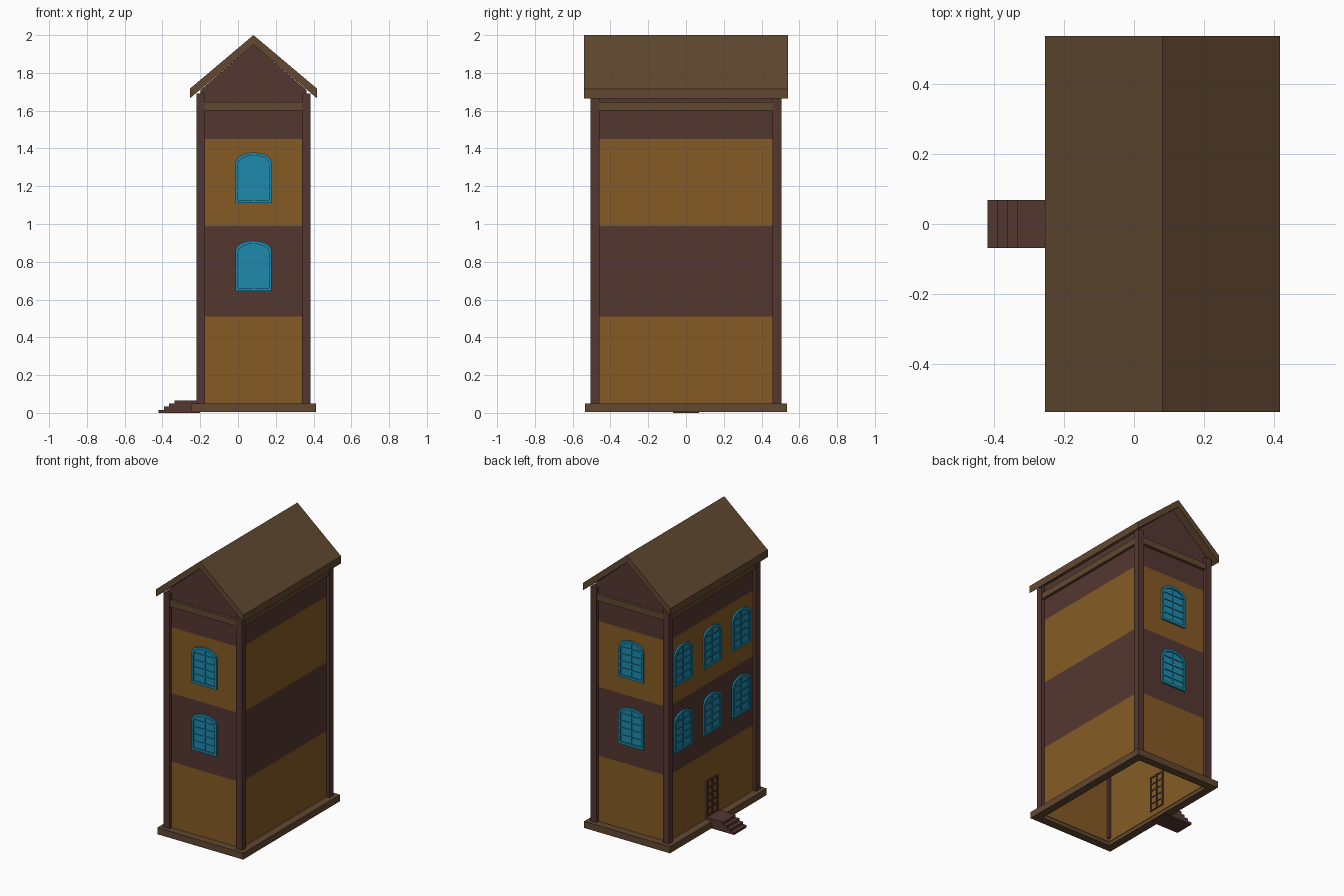
import bpy, bmesh, math
from mathutils import Matrix, Vector

if "Cube" in bpy.data.objects:
    bpy.data.objects.remove(bpy.data.objects["Cube"])

CX = 0.082                      # house centre line
HX, HY = 0.303, 0.505           # half extents to outside of corner posts
POST = 0.046
WX, WY = HX - 0.023, HY - 0.023  # wall planes


def mat(name, rgb):
    m = bpy.data.materials.new(name)
    m.diffuse_color = (*rgb, 1)
    m.use_nodes = True
    m.node_tree.nodes["Principled BSDF"].inputs["Base Color"].default_value = m.diffuse_color
    return m


OCHRE = mat("ochre", (0.235, 0.105, 0.018))
BROWN = mat("brown", (0.089, 0.038, 0.030))
ROOF = mat("roof_brown", (0.119, 0.065, 0.030))
BLUE = mat("blue", (0.013, 0.254, 0.42))


def finish(bm, name, material, matrix=None):
    bmesh.ops.recalc_face_normals(bm, faces=bm.faces)
    me = bpy.data.meshes.new(name)
    bm.to_mesh(me)
    bm.free()
    me.materials.append(material)
    return link(me, name, matrix)


def link(me, name, matrix=None):
    ob = bpy.data.objects.new(name, me)
    bpy.context.collection.objects.link(ob)
    if matrix:
        ob.matrix_world = matrix
    return ob


def add_box(bm, lo, hi):
    lo, hi = Vector(lo), Vector(hi)
    m = Matrix.Translation((lo + hi) / 2) @ Matrix.Diagonal((*(hi - lo), 1))
    bmesh.ops.create_cube(bm, size=1, matrix=m)


def boxes(name, material, items, matrix=None):
    bm = bmesh.new()
    for lo, hi in items:
        add_box(bm, lo, hi)
    return finish(bm, name, material, matrix)


def ring(name, material, ox, oy, width, z0, z1):
    """Rectangular frame around the house, open in the middle."""
    bm = bmesh.new()
    loops = []
    for d, z in ((0, z0), (0, z1), (width, z1), (width, z0)):
        x, y = ox - d, oy - d
        loops.append([bm.verts.new((CX + a * x, b * y, z))
                      for a, b in ((-1, -1), (1, -1), (1, 1), (-1, 1))])
    for k in range(4):
        p, q = loops[k], loops[(k + 1) % 4]
        for i in range(4):
            j = (i + 1) % 4
            bm.faces.new((p[i], p[j], q[j], q[i]))
    return finish(bm, name, material)


def prism(name, material, pts, y0, y1):
    """Extrude an x-z profile along y."""
    bm = bmesh.new()
    f = bm.faces.new([bm.verts.new((x, y0, z)) for x, z in pts])
    ext = bmesh.ops.extrude_face_region(bm, geom=[f])["geom"]
    bmesh.ops.translate(bm, vec=(0, y1 - y0, 0),
                        verts=[v for v in ext if isinstance(v, bmesh.types.BMVert)])
    return finish(bm, name, material)


# Base, cornice and corner posts
ring("base", ROOF, 0.332, 0.534, 0.055, 0.004, 0.05)
ring("cornice", ROOF, HX - 0.004, HY - 0.004, 0.045, 1.60, 1.645)
boxes("corner_posts", BROWN,
      [((CX + s * HX - (POST if s > 0 else 0), t * HY - (POST if t > 0 else 0), 0.05),
        (CX + s * HX + (POST if s < 0 else 0), t * HY + (POST if t < 0 else 0), 1.69))
       for s in (-1, 1) for t in (-1, 1)])

# Wall bands, open at top and bottom
for i, (z0, z1, m) in enumerate(((0.03, 0.51, OCHRE), (0.51, 0.99, BROWN),
                                 (0.99, 1.45, OCHRE), (1.45, 1.70, BROWN))):
    ring("wall_band_%d" % (i + 1), m, WX, WY, 0.006, z0, z1)

# Gables and roof
for name, y in (("front_gable", -WY), ("back_gable", WY - 0.006)):
    prism(name, BROWN, [(CX - WX, 1.64), (CX + WX, 1.64), (CX + WX, 1.71),
                        (CX, 1.95), (CX - WX, 1.71)], y, y + 0.006)
prism("roof", ROOF, [(CX - 0.337, 1.665), (CX - 0.337, 1.716), (CX, 2.0),
                     (CX + 0.337, 1.716), (CX + 0.337, 1.665), (CX, 1.949)], -0.539, 0.539)

# Window: arched pane, raised frame and glazing bars (local front is -y)
W, SPRING, H = 0.096, 0.215, 0.268
outer = [(-W, 0), (W, 0)] + [
    (W * math.cos(math.pi * k / 8), SPRING + (H - SPRING) * math.sin(math.pi * k / 8))
    for k in range(9)]
inner = [(x * 0.86, (z - H / 2) * 0.88 + H / 2) for x, z in outer]
bm = bmesh.new()
bm.faces.new([bm.verts.new((x, -0.003, z)) for x, z in outer])
loops = [[bm.verts.new((x, y, z)) for x, z in prof]
         for prof, y in ((outer, 0.004), (outer, -0.012), (inner, -0.012), (inner, -0.003))]
for p, q in zip(loops, loops[1:]):
    for i in range(len(p)):
        j = (i + 1) % len(p)
        bm.faces.new((p[i], p[j], q[j], q[i]))
add_box(bm, (-0.005, -0.009, 0.012), (0.005, -0.002, H - 0.012))
for z in (0.062, 0.111, 0.16, 0.209):
    add_box(bm, (-0.084, -0.009, z - 0.004), (0.084, -0.002, z + 0.004))
pane = finish(bm, "front_window_lower", BLUE)
window = pane.data


def place(x, y, z, deg):
    return Matrix.Translation((x, y, z)) @ Matrix.Rotation(math.radians(deg), 4, "Z")


pane.matrix_world = place(CX, -WY, 0.644, 0)
link(window, "front_window_upper", place(CX, -WY, 1.111, 0))
for level, z in (("lower", 0.644), ("upper", 1.111)):
    link(window, "back_window_" + level, place(CX, WY, z, 180))
    for n, y in (("a", 0.32), ("b", 0.0), ("c", -0.32)):
        link(window, "side_window_%s_%s" % (level, n), place(CX - WX, y, z, -90))

# Door: ochre panels behind a brown lattice
door = place(CX - WX, 0, 0.066, -90)
boxes("door_panel", OCHRE, [((-0.06, -0.004, 0), (0.06, 0.009, 0.25))], door)
boxes("door_lattice", BROWN,
      [((x - 0.006, -0.011, 0), (x + 0.006, 0.014, 0.25)) for x in (-0.056, 0, 0.056)] +
      [((-0.06, -0.010, z - 0.005), (0.06, 0.013, z + 0.005))
       for z in (0.005, 0.053, 0.101, 0.149, 0.197, 0.245)], door)

# Entrance steps
boxes("steps", BROWN, [((-0.42 + 0.028 * i, -0.069, 0.0165 * i),
                        (-0.20, 0.069, 0.0165 * (i + 1))) for i in range(4)])
